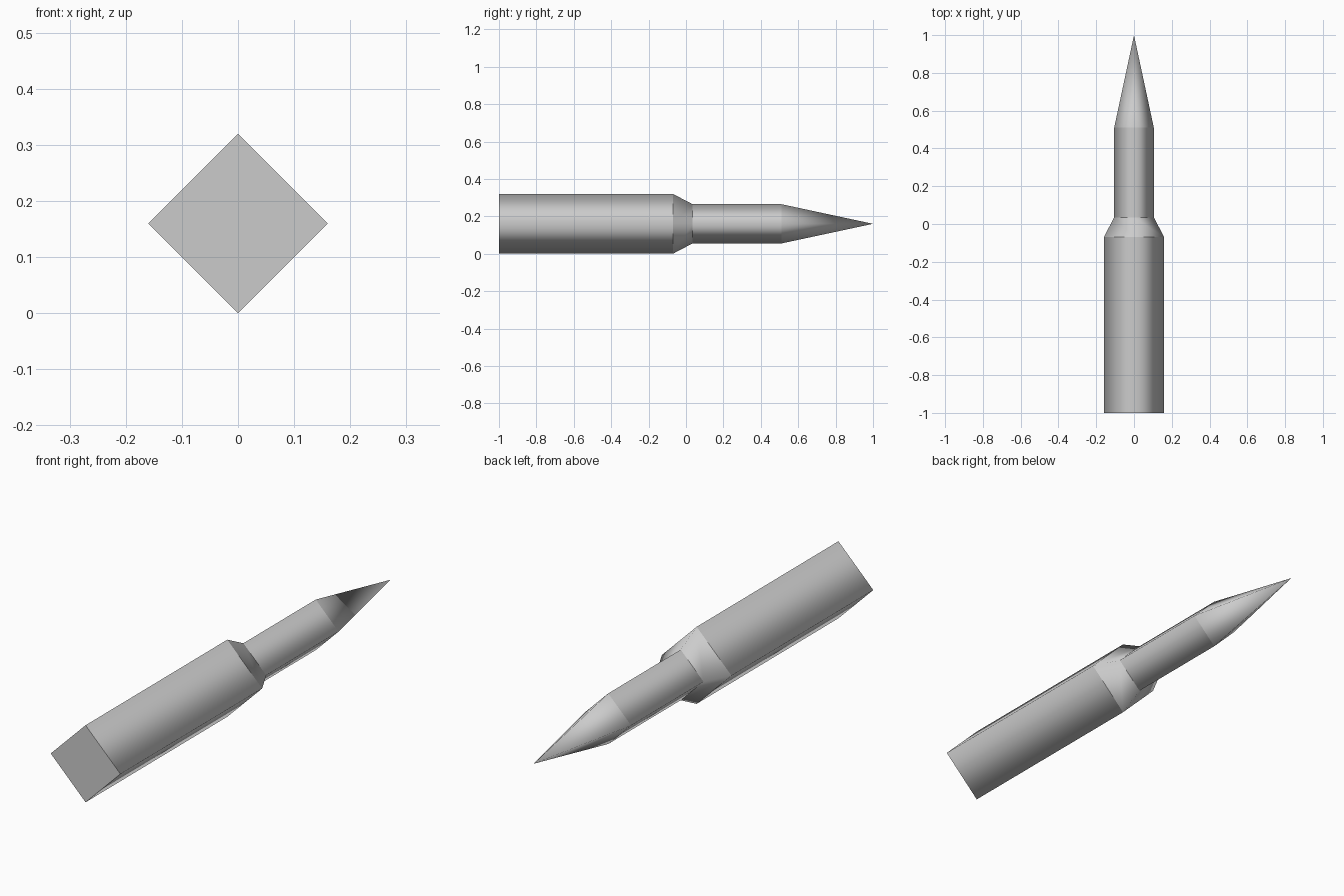
import bpy
import bmesh
from math import cos, sin, pi

cube = bpy.data.objects.get("Cube")
if cube:
    bpy.data.objects.remove(cube, do_unlink=True)

grey = bpy.data.materials.new("plain grey")
grey.use_nodes = True
colour = (0.6, 0.6, 0.6, 1)
grey.diffuse_color = colour
grey.node_tree.nodes["Principled BSDF"].inputs["Base Color"].default_value = colour

SIDES = 4
AXIS_Z = 0.16


def ring(bm, radius, y):
    if radius == 0:
        return [bm.verts.new((0, y, AXIS_Z))] * SIDES
    angles = [2 * pi * i / SIDES for i in range(SIDES)]
    return [bm.verts.new((radius * cos(a), y, AXIS_Z + radius * sin(a))) for a in angles]


def section(name, y0, r0, y1, r1, capped=False):
    """Square-section tube or spike along y, smooth around its corners."""
    bm = bmesh.new()
    a, b = ring(bm, r0, y0), ring(bm, r1, y1)
    for i in range(SIDES):
        j = (i + 1) % SIDES
        corners = dict.fromkeys((a[i], b[i], b[j], a[j]))
        bm.faces.new(list(corners)).smooth = True
    if capped:
        cap = bm.faces.new(a)
        for edge in cap.edges:
            edge.smooth = False
    bmesh.ops.recalc_face_normals(bm, faces=bm.faces)
    # An open tube may recalculate inside out, so point its sides outward
    side = bm.faces[:][0]
    centre = side.calc_center_median()
    if side.normal.x * centre.x + side.normal.z * (centre.z - AXIS_Z) < 0:
        bmesh.ops.reverse_faces(bm, faces=bm.faces)
    mesh = bpy.data.meshes.new(name)
    bm.to_mesh(mesh)
    bm.free()
    mesh.materials.append(grey)
    obj = bpy.data.objects.new(name, mesh)
    bpy.context.collection.objects.link(obj)


# Wide body with a flat base, sloping shoulder, narrow neck and pointed tip
section("body", -1, 0.16, -0.07, 0.16, capped=True)
section("shoulder", -0.07, 0.16, 0.035, 0.105)
section("neck", 0.035, 0.105, 0.51, 0.105)
section("pointed_tip", 0.51, 0.105, 1, 0)
